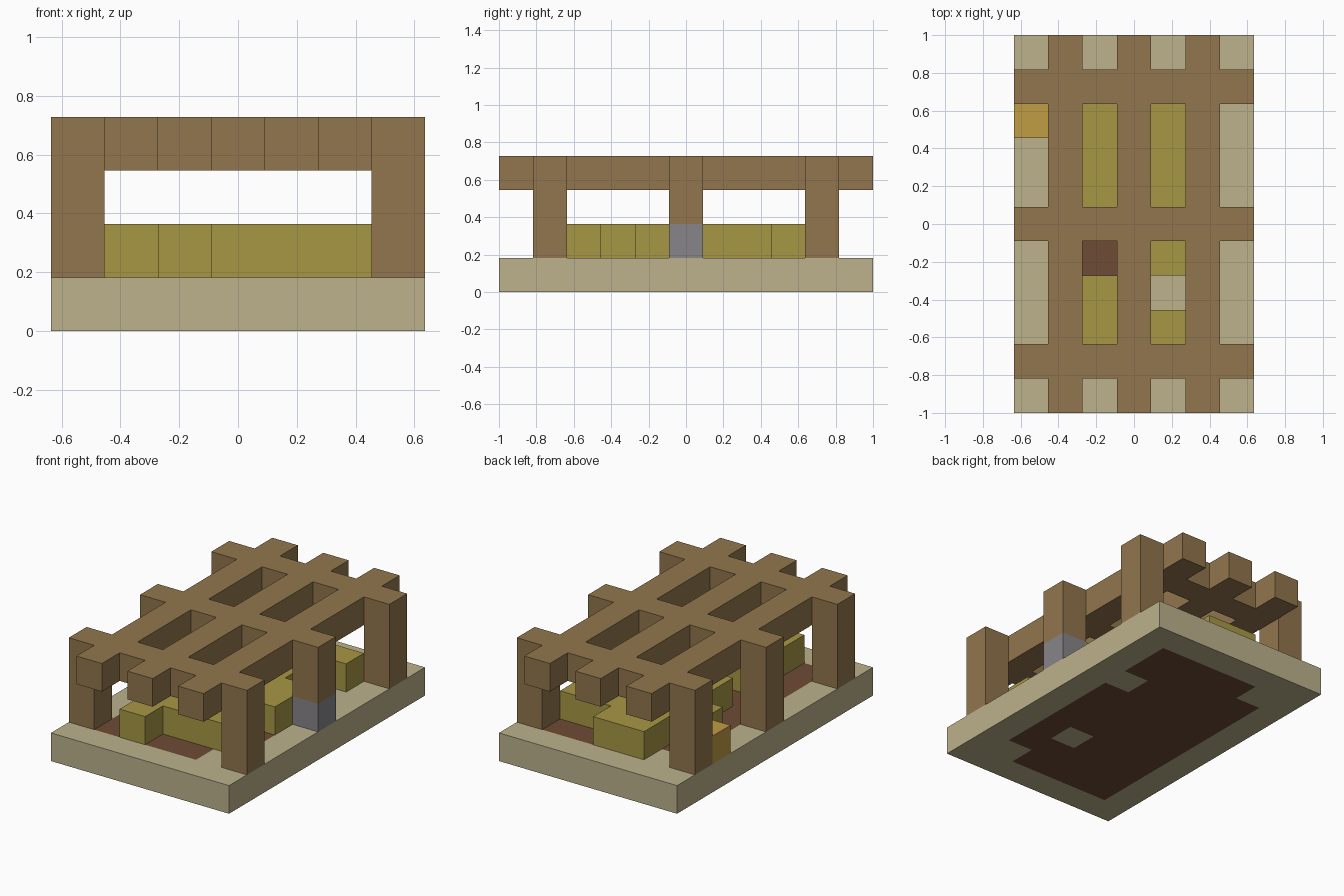
import bpy
import bmesh
from mathutils import Vector

cube = bpy.data.objects.get("Cube")
if cube:
    bpy.data.objects.remove(cube, do_unlink=True)

NX, NY = 7, 11
UNIT = 2 / NY


def linear(c):
    c /= 255
    return c / 12.92 if c <= 0.04045 else ((c + 0.055) / 1.055) ** 2.4


def material(name, *rgb):
    m = bpy.data.materials.new(name)
    colour = (*[linear(c) for c in rgb], 1)
    m.diffuse_color = colour
    m.use_nodes = True
    bsdf = m.node_tree.nodes["Principled BSDF"]
    bsdf.inputs["Base Color"].default_value = colour
    bsdf.inputs["Roughness"].default_value = 0.9
    return m


wood = material("oak wood", 146, 118, 77)
sand = material("pale sand", 188, 178, 140)
soil = material("dark soil", 110, 76, 53)
leaf = material("olive leaf", 167, 151, 69)
stone = material("grey stone", 135, 133, 137)
amber = material("amber", 192, 157, 69)

solid = {}  # block position -> part name
parts = {}  # part name -> material


def fill(name, mat, xs, ys, zs):
    """Fill a box of blocks, replacing whatever was there."""
    parts[name] = mat
    for x in xs:
        for y in ys:
            for z in zs:
                solid[x, y, z] = name


def one(i):
    return range(i, i + 1)


# Base slab with a bed of soil
fill("sand_base", sand, range(NX), range(NY), one(0))
fill("soil_bed", soil, range(1, 6), range(1, 10), one(0))
for x, y in ((5, 1), (1, 9), (5, 7), (4, 3)):
    fill("sand_base", sand, one(x), one(y), one(0))

# Planting
fill("hedge", leaf, range(2, 5), range(2, 9), one(1))
fill("hedge", leaf, range(2, 4), one(9), one(1))
for x, y in ((2, 1), (5, 2), (5, 4), (5, 5), (5, 8), (1, 7)):
    fill("hedge", leaf, one(x), one(y), one(1))
for x, y in ((2, 4), (4, 3)):
    del solid[x, y, 1]

# Pergola posts and roof lattice
for y in (1, 5, 9):
    for x in (0, NX - 1):
        fill("posts", wood, one(x), one(y), range(1, 3))
    fill("roof_lattice", wood, range(NX), one(y), one(3))
for x in (1, 3, 5):
    fill("roof_lattice", wood, one(x), range(NY), one(3))

# Stone footing and amber block
fill("stone_footing", stone, one(6), one(5), one(1))
fill("amber_block", amber, one(0), one(8), one(1))


def build(name, mat):
    """Make the outer faces of one part's blocks."""
    bm = bmesh.new()
    origin = Vector((NX / 2, NY / 2, 0))
    for cell in [c for c, owner in solid.items() if owner == name]:
        for axis in range(3):
            for side in (0, 1):
                step = Vector((0, 0, 0))
                step[axis] = 2 * side - 1
                if tuple(int(a + b) for a, b in zip(cell, step)) in solid:
                    continue
                u, v = Vector((0, 0, 0)), Vector((0, 0, 0))
                u[(axis + 1) % 3] = v[(axis + 2) % 3] = 1
                p = Vector(cell) - origin
                p[axis] += side
                ring = [p, p + u, p + u + v, p + v]
                if not side:
                    ring.reverse()
                bm.faces.new([bm.verts.new(q * UNIT) for q in ring])
    bmesh.ops.remove_doubles(bm, verts=bm.verts, dist=0.001)
    mesh = bpy.data.meshes.new(name)
    bm.to_mesh(mesh)
    bm.free()
    mesh.materials.append(mat)
    bpy.context.collection.objects.link(bpy.data.objects.new(name, mesh))


for part, mat in parts.items():
    build(part, mat)
